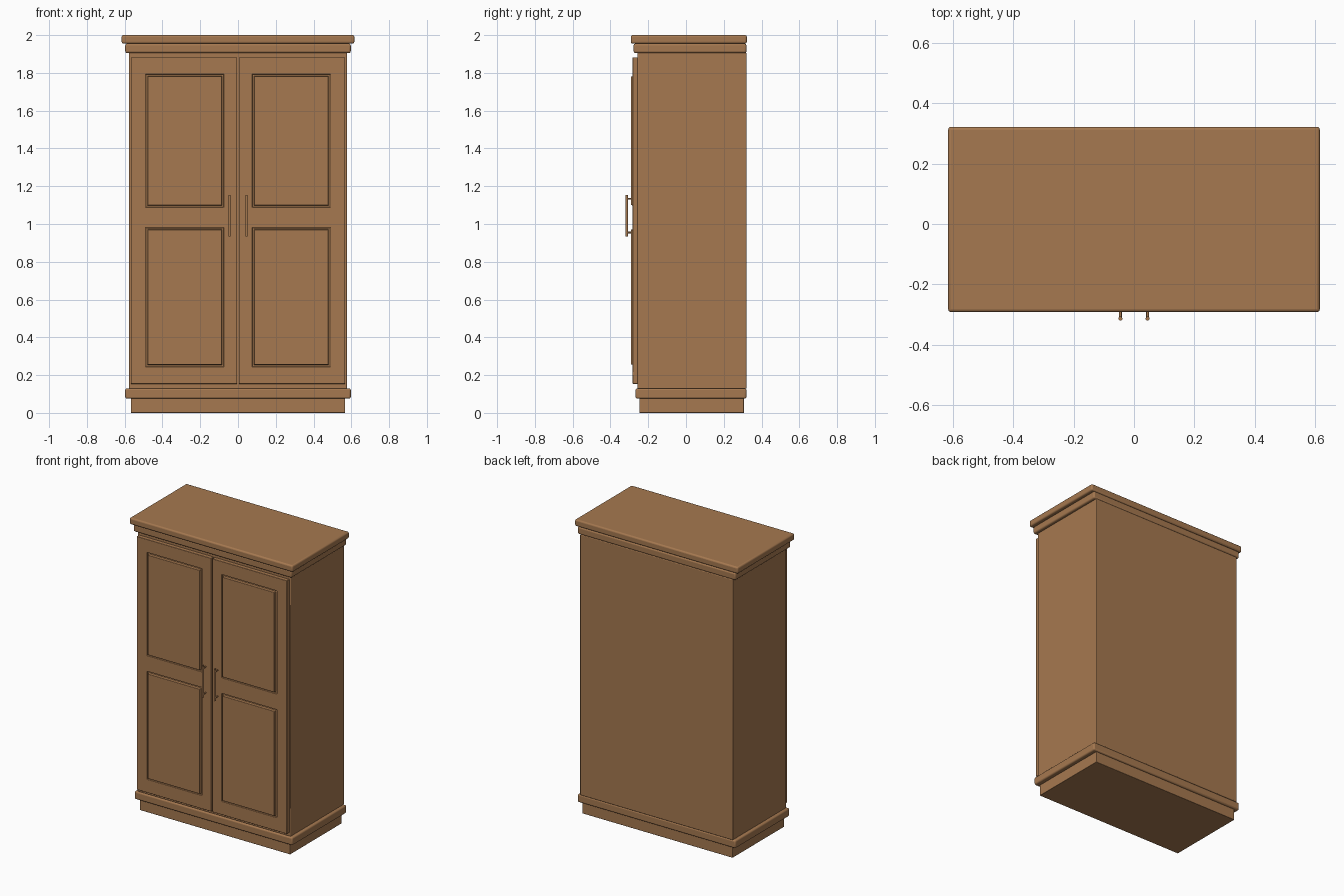
import bpy, bmesh, math
from mathutils import Matrix, Vector

if "Cube" in bpy.data.objects:
    bpy.data.objects.remove(bpy.data.objects["Cube"])

wood = bpy.data.materials.new("warm brown wood")
wood.diffuse_color = (0.38, 0.19, 0.08, 1)
wood.use_nodes = True
wood.node_tree.nodes["Principled BSDF"].inputs["Base Color"].default_value = wood.diffuse_color


def finish(name, bm, bevel=0.0, segments=3):
    bmesh.ops.recalc_face_normals(bm, faces=bm.faces)
    mesh = bpy.data.meshes.new(name)
    bm.to_mesh(mesh)
    bm.free()
    mesh.materials.append(wood)
    obj = bpy.data.objects.new(name, mesh)
    bpy.context.collection.objects.link(obj)
    if bevel:
        mod = obj.modifiers.new("rounded edges", 'BEVEL')
        mod.width, mod.segments, mod.limit_method = bevel, segments, 'ANGLE'
    bpy.ops.object.select_all(action='DESELECT')
    obj.select_set(True)
    bpy.context.view_layer.objects.active = obj
    bpy.ops.object.shade_smooth_by_angle(angle=math.radians(35))
    return obj


def block(name, half_x, y0, y1, z0, z1, bevel):
    bm = bmesh.new()
    bmesh.ops.create_cube(bm, size=1)
    bmesh.ops.scale(bm, vec=(2 * half_x, y1 - y0, z1 - z0), verts=bm.verts)
    bmesh.ops.translate(bm, vec=(0, (y0 + y1) / 2, (z0 + z1) / 2), verts=bm.verts)
    return finish(name, bm, bevel)


def door(name, side):
    # front face as a grid of stiles, rails and two panel cells
    xs = sorted(side * x for x in (0.005, 0.075, 0.49, 0.567))
    zs = (0.154, 0.244, 0.982, 1.088, 1.793, 1.882)
    bm = bmesh.new()
    grid = [[bm.verts.new((x, -0.283, z)) for x in xs] for z in zs]
    cells = {}
    for j in range(5):
        for i in range(3):
            cells[i, j] = bm.faces.new((grid[j][i], grid[j][i + 1],
                                        grid[j + 1][i + 1], grid[j + 1][i]))
    bm.normal_update()
    # recess each panel, leave a groove, then raise the field
    panels = [cells[1, 1], cells[1, 3]]
    for thickness, depth in ((0.002, -0.01), (0.012, 0), (0.003, 0.018)):
        bmesh.ops.inset_individual(bm, faces=panels, thickness=thickness, depth=depth)
        bm.normal_update()
    # door thickness and back
    rim = [e for e in bm.edges if e.is_boundary]
    new = bmesh.ops.extrude_edge_only(bm, edges=rim)["geom"]
    back = [v for v in new if isinstance(v, bmesh.types.BMVert)]
    bmesh.ops.translate(bm, vec=(0, 0.03, 0), verts=back)
    bmesh.ops.holes_fill(bm, edges=[e for e in bm.edges if e.is_boundary], sides=0)
    finish(name, bm, 0.002, 2)


def handle(name, x):
    # upright bar on two standoffs
    bm = bmesh.new()
    rods = [((x, -0.3135, 0.935), (x, -0.3135, 1.153), 0.0065)]
    rods += [((x, -0.278, z), (x, -0.312, z), 0.0045) for z in (0.955, 1.133)]
    for a, b, radius in rods:
        a, b = Vector(a), Vector(b)
        turn = (b - a).to_track_quat('Z', 'Y').to_matrix().to_4x4()
        bmesh.ops.create_cone(bm, cap_ends=True, segments=16, radius1=radius,
                              radius2=radius, depth=(b - a).length,
                              matrix=Matrix.Translation((a + b) / 2) @ turn)
    finish(name, bm)


# carcass and mouldings
block("plinth", 0.567, -0.247, 0.307, 0.0, 0.08, 0.003)
block("base_moulding", 0.597, -0.267, 0.32, 0.075, 0.13, 0.01)
block("carcass", 0.577, -0.257, 0.32, 0.128, 1.907, 0.005)
block("lower_cornice", 0.597, -0.277, 0.32, 1.905, 1.955, 0.01)
block("top_cornice", 0.616, -0.292, 0.322, 1.955, 2.0, 0.01)

# doors and handles
for label, side in (("left", -1), ("right", 1)):
    door(label + "_door", side)
    handle(label + "_handle", side * 0.045)
